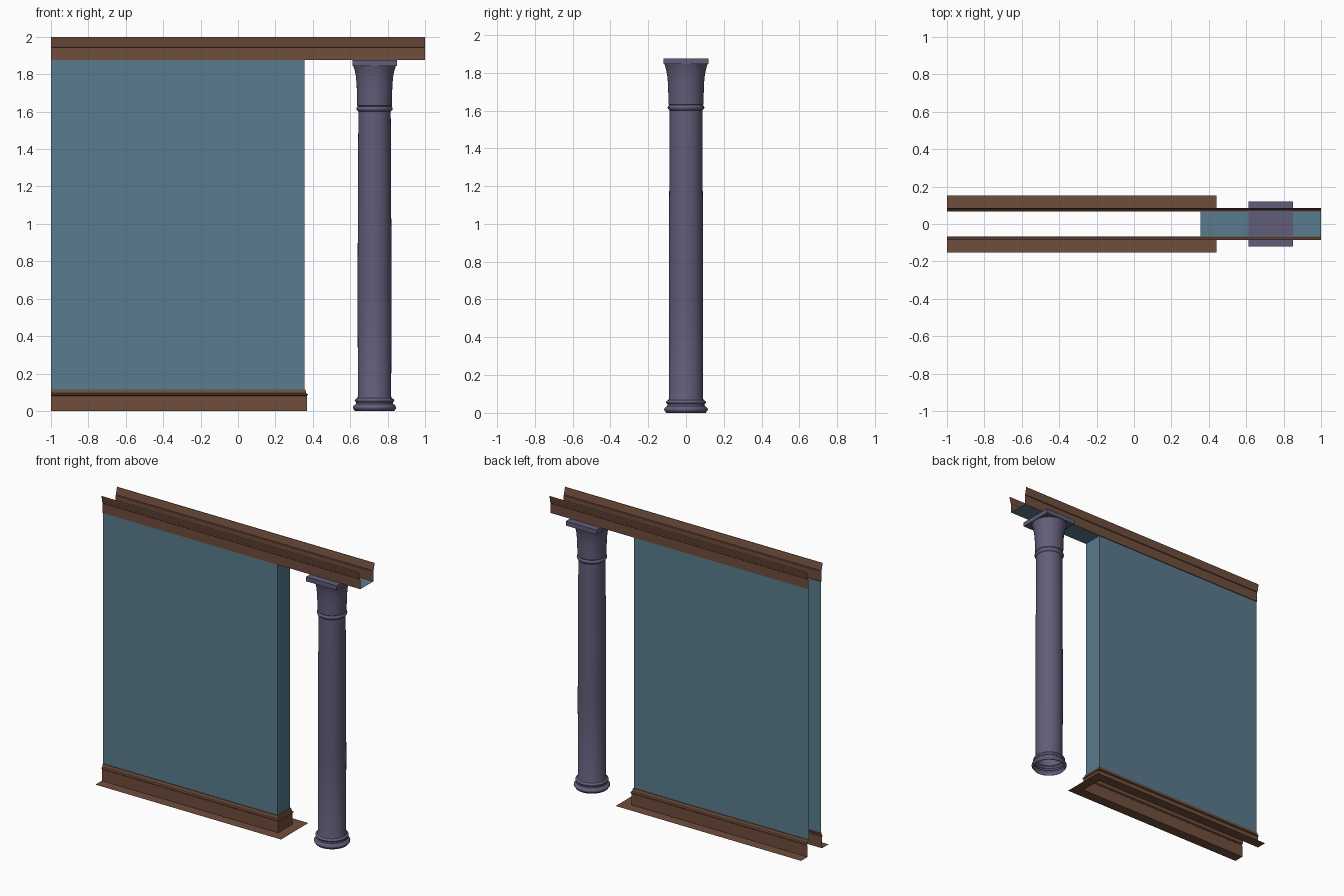
import bpy, math

if "Cube" in bpy.data.objects:
    bpy.data.objects.remove(bpy.data.objects["Cube"])

HALF = 0.067      # half thickness of the wall
END = 0.355       # right end of the wall
TOP = 1.875       # underside of the header


def material(name, color):
    m = bpy.data.materials.new(name)
    m.diffuse_color = (*color, 1)
    m.use_nodes = True
    m.node_tree.nodes["Principled BSDF"].inputs["Base Color"].default_value = m.diffuse_color
    return m


blue = material("wall_paint", (0.10, 0.20, 0.27))
brown = material("wood_trim", (0.16, 0.075, 0.045))
violet = material("column_paint", (0.12, 0.11, 0.19))


def add_mesh(name, verts, faces, mat, smooth=None):
    me = bpy.data.meshes.new(name)
    me.from_pydata(verts, [], faces)
    me.materials.append(mat)
    ob = bpy.data.objects.new(name, me)
    bpy.context.collection.objects.link(ob)
    if smooth:
        bpy.ops.object.select_all(action='DESELECT')
        ob.select_set(True)
        bpy.context.view_layer.objects.active = ob
        bpy.ops.object.shade_smooth_by_angle(angle=math.radians(smooth))
    return ob


def sweep(name, profile, path, mat):
    """Skin a profile of (outward offset, z) along path(offset) -> xy points."""
    rows = [[(x, y, z) for x, y in path(d)] for d, z in profile]
    n = len(rows[0])
    faces = [(r * n + i, r * n + i + 1, (r + 1) * n + i + 1, (r + 1) * n + i)
             for r in range(len(rows) - 1) for i in range(n - 1)]
    return add_mesh(name, sum(rows, []), faces, mat)


def lathe(name, profile, cx, mat, segs=40):
    verts = [(cx + r * math.cos(2 * math.pi * i / segs),
              r * math.sin(2 * math.pi * i / segs), z)
             for r, z in profile for i in range(segs)]
    faces = [(k * segs + i, k * segs + (i + 1) % segs,
              (k + 1) * segs + (i + 1) % segs, (k + 1) * segs + i)
             for k in range(len(profile) - 1) for i in range(segs)]
    return add_mesh(name, verts, faces, mat, smooth=35)


def around_end(d):
    return [(-1, -HALF - d), (END + d, -HALF - d), (END + d, HALF + d), (-1, HALF + d)]


# Wall shell, open at the left end, and the baseboard wrapping its end
sweep("wall", [(0, 0.115), (0, TOP)], around_end, blue)
sweep("baseboard", [(0.085, 0), (0.013, 0), (0.013, 0.08), (0.018, 0.084), (0.018, 0.09),
                    (0.010, 0.095), (0.007, 0.108), (0.005, 0.115), (0, 0.115)],
      around_end, brown)

# Underside of the header across the opening
add_mesh("header_soffit", [(END, -HALF, TOP), (END, HALF, TOP), (1, HALF, TOP), (1, -HALF, TOP)],
         [(0, 1, 2, 3)], blue)

# Crown moulding along both sides
crown = [(0, TOP), (0.005, TOP), (0.005, 1.943), (0.009, 1.947), (0.009, 1.953),
         (0.012, 1.965), (0.016, 1.985), (0.018, 1.99), (0.018, 2.0)]
sweep("crown_front", crown, lambda d: [(-1, -HALF - d), (1, -HALF - d)], brown)
sweep("crown_back", crown, lambda d: [(1, HALF + d), (-1, HALF + d)], brown)

# Round column: base rings, shaft with slight swell, neck ring, flared capital
CX = 0.73
base = [(0.106, 0.0)]
base += [(0.106 + 0.010 * math.sin(math.pi * t / 6), 0.003 + 0.03 * t / 6) for t in range(7)]
base += [(0.100, 0.036), (0.098, 0.046)]
base += [(0.099 + 0.007 * math.sin(math.pi * t / 6), 0.048 + 0.018 * t / 6) for t in range(7)]
shaft = [(0.093, 0.068), (0.089, 0.078), (0.0905, 0.6), (0.0895, 1.0), (0.0865, 1.60)]
neck = [(0.090 + 0.007 * math.sin(math.pi * t / 6), 1.603 + 0.026 * t / 6) for t in range(7)]
bell = [(0.0925, 1.632), (0.094, 1.70), (0.096, 1.75), (0.100, 1.79), (0.106, 1.82),
        (0.114, 1.845)]
lathe("column", base + shaft + neck + bell, CX, violet)

# Square slab on the capital
bpy.ops.mesh.primitive_cube_add(size=1, location=(CX, 0, 1.8605))
slab = bpy.context.object
slab.name = "capital_slab"
slab.scale = (0.238, 0.238, 0.031)
slab.data.materials.append(violet)
